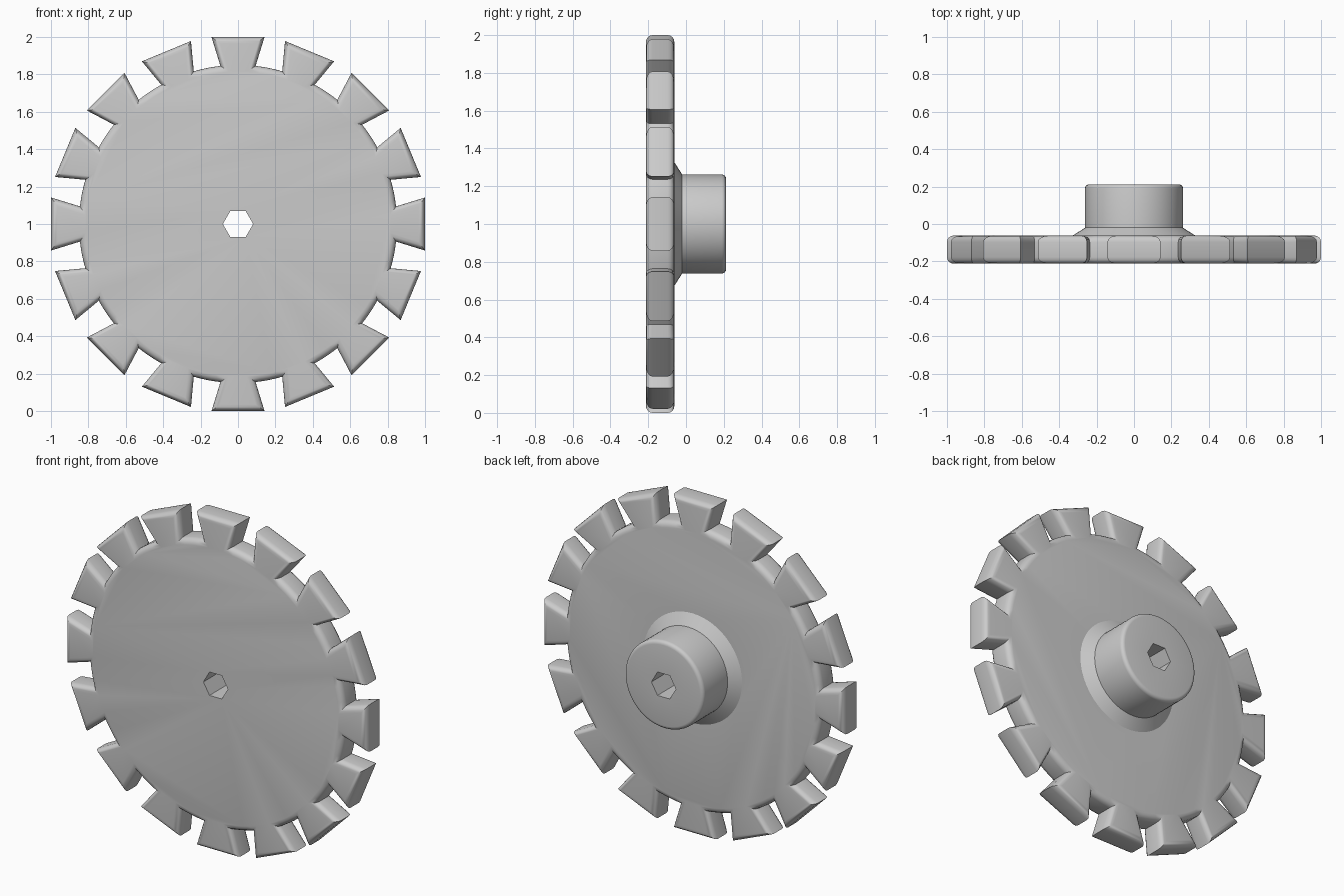
import bpy, bmesh, math
from mathutils import Matrix, Vector

cube = bpy.data.objects.get("Cube")
if cube:
    bpy.data.objects.remove(cube, do_unlink=True)

TEETH = 16
PITCH = 2 * math.pi / TEETH
ROOT_R, TIP_R = 0.85, 1.0
TIP_HALF, ROOT_HALF = 0.142, 0.094
FRONT, DISC_BACK, HUB_BACK = -0.212, -0.062, 0.212

grey = bpy.data.materials.new("grey_metal")
grey.use_nodes = True
colour = (0.6, 0.6, 0.6, 1)
grey.diffuse_color = colour
grey.node_tree.nodes["Principled BSDF"].inputs["Base Color"].default_value = colour


def make_object(name, bm):
    bmesh.ops.recalc_face_normals(bm, faces=bm.faces)
    mesh = bpy.data.meshes.new(name)
    bm.to_mesh(mesh)
    bm.free()
    mesh.materials.append(grey)
    obj = bpy.data.objects.new(name, mesh)
    bpy.context.collection.objects.link(obj)
    return obj


def prism(bm, outline, y0, y1):
    """Extrude an (x, z) outline along y."""
    face = bm.faces.new([bm.verts.new((x, y0, z + 1)) for x, z in outline])
    extruded = bmesh.ops.extrude_face_region(bm, geom=[face], use_keep_orig=True)["geom"]
    verts = [g for g in extruded if isinstance(g, bmesh.types.BMVert)]
    bmesh.ops.translate(bm, vec=(0, y1 - y0, 0), verts=verts)


def apply_boolean(obj, other, operation):
    mod = obj.modifiers.new("boolean", "BOOLEAN")
    mod.operation = operation
    mod.solver = "EXACT"
    mod.object = other
    bpy.ops.object.select_all(action="DESELECT")
    bpy.context.view_layer.objects.active = obj
    obj.select_set(True)
    bpy.ops.object.modifier_apply(modifier=mod.name)
    bpy.data.objects.remove(other, do_unlink=True)


# Toothed disc: dovetail teeth with round-bottomed gaps
outline = []
root_angle = math.asin(ROOT_HALF / ROOT_R)
STEPS = 6
for i in range(TEETH):
    turn = Matrix.Rotation(i * PITCH, 2)
    for side in (-1, 1):
        outline.append(turn @ Vector((TIP_R, side * TIP_HALF)))
    for s in range(STEPS + 1):
        a = i * PITCH + root_angle + (PITCH - 2 * root_angle) * s / STEPS
        outline.append(Vector((math.cos(a), math.sin(a))) * ROOT_R)
bm = bmesh.new()
prism(bm, outline, FRONT, DISC_BACK)
rim = [e for e in bm.edges if abs(e.verts[0].co.y - e.verts[1].co.y) < 1e-4]
bmesh.ops.bevel(bm, geom=rim, offset=0.035, segments=4, profile=0.5,
                affect="EDGES", clamp_overlap=False)
disc = make_object("toothed_disc", bm)

# Hub with a conical foot and rounded rim
fillet = 0.022
hub_r = 0.262
profile = [(0, -0.12), (0.328, -0.12), (0.328, DISC_BACK), (hub_r, -0.02)]
for k in range(5):
    a = k * math.pi / 8
    profile.append((hub_r - fillet + fillet * math.cos(a),
                    HUB_BACK - fillet + fillet * math.sin(a)))
profile.append((0, HUB_BACK))
bm = bmesh.new()
verts = [bm.verts.new((r, y, 1)) for r, y in profile]
edges = [bm.edges.new(pair) for pair in zip(verts, verts[1:])]
bmesh.ops.spin(bm, geom=verts + edges, cent=(0, 0, 1), axis=(0, 1, 0),
               angle=2 * math.pi, steps=64)
bmesh.ops.remove_doubles(bm, verts=bm.verts, dist=1e-4)
hub = make_object("hub", bm)

# Hexagonal bore through both
bm = bmesh.new()
prism(bm, [(0.081 * math.cos(k * math.pi / 3), 0.081 * math.sin(k * math.pi / 3))
           for k in range(6)], -0.5, 0.5)
bore = make_object("bore_cutter", bm)
bore.hide_render = True

apply_boolean(disc, hub, "UNION")
apply_boolean(disc, bore, "DIFFERENCE")
disc.name = "toothed_wheel_with_hub"
bpy.ops.object.shade_smooth_by_angle(angle=math.radians(30))
